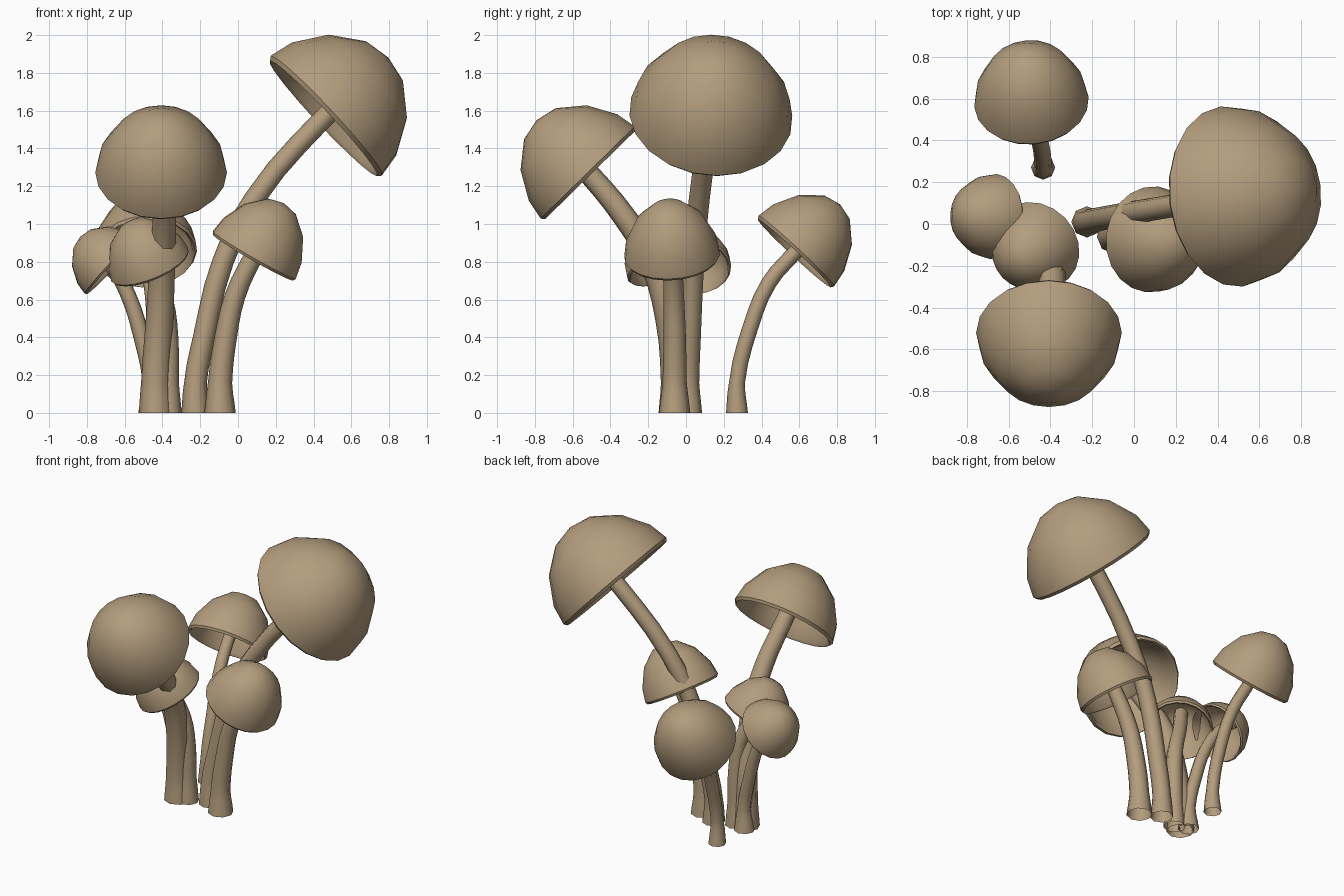
import bpy, bmesh, math
from mathutils import Vector, Matrix

cube = bpy.data.objects.get("Cube")
if cube:
    bpy.data.objects.remove(cube, do_unlink=True)

# One tan colour throughout
tan = bpy.data.materials.new("mushroom_tan")
tan.use_nodes = True
color = (0.45, 0.335, 0.205, 1)
tan.diffuse_color = color
tan.node_tree.nodes["Principled BSDF"].inputs["Base Color"].default_value = color

# Cap cross-section (radius, height) for a unit rim: outer dome, bevelled lip, hollow underside
PROFILE = [(0, 1.09), (.34, 1.02), (.71, .74), (.95, .34), (1.01, .04), (.97, -.01),
           (.92, .03), (.86, .3), (.65, .64), (.32, .88), (0, .93)]


def finish(obj, angle):
    bpy.ops.object.select_all(action='DESELECT')
    obj.select_set(True)
    bpy.context.view_layer.objects.active = obj
    if obj.type == 'CURVE':
        bpy.ops.object.convert(target='MESH')
        obj = bpy.context.object
    bpy.ops.object.shade_smooth_by_angle(angle=math.radians(angle))


def make_cap(name, center, axis, radius, stretch):
    bm = bmesh.new()
    verts = [bm.verts.new((r, 0, h * stretch)) for r, h in PROFILE]
    edges = [bm.edges.new(pair) for pair in zip(verts, verts[1:])]
    bmesh.ops.spin(bm, geom=verts + edges, cent=(0, 0, 0), axis=(0, 0, 1),
                   angle=math.tau, steps=20)
    bmesh.ops.remove_doubles(bm, verts=bm.verts, dist=0.001)
    bmesh.ops.recalc_face_normals(bm, faces=bm.faces)
    turn = axis.to_track_quat('Z', 'Y').to_matrix().to_4x4()
    bm.transform(Matrix.Translation(center) @ turn @ Matrix.Scale(radius, 4))
    mesh = bpy.data.meshes.new(name)
    bm.to_mesh(mesh)
    bm.free()
    mesh.materials.append(tan)
    obj = bpy.data.objects.new(name, mesh)
    bpy.context.collection.objects.link(obj)
    finish(obj, 40)


def make_stalk(name, points, base_radius, radius, top_radius):
    curve = bpy.data.curves.new(name, 'CURVE')
    curve.dimensions = '3D'
    curve.bevel_depth = 1
    curve.bevel_resolution = 2
    curve.resolution_u = 3
    spline = curve.splines.new('BEZIER')
    spline.bezier_points.add(len(points) - 1)
    for i, (bp, co) in enumerate(zip(spline.bezier_points, points)):
        bp.co = co
        bp.handle_left_type = bp.handle_right_type = 'AUTO'
        t = max(0, i - 1) / (len(points) - 2)
        bp.radius = base_radius if i == 0 else radius + (top_radius - radius) * t
    curve.materials.append(tan)
    obj = bpy.data.objects.new(name, curve)
    bpy.context.collection.objects.link(obj)
    finish(obj, 60)


def mushroom(name, center, axis, cap_radius, stretch, path, radii):
    center, axis = Vector(center), Vector(axis).normalized()
    make_cap(name + "_cap", center, axis, cap_radius, stretch)
    x, y, _ = path[0]
    points = [(x, y, 0), (x, y, .16)] + path[1:]
    points += [center, center + axis * cap_radius * stretch * .95]
    make_stalk(name + "_stalk", points, *radii)


# Six mushrooms: rim centre, cap direction, rim radius, dome stretch, stalk path, stalk radii
mushroom("tall", (.455, .13, 1.562), (.73, .09, .684), .43, 1.0,
         [(-.225, .01, 0), (-.18, .02, .4), (-.08, .04, .8), (.085, .07, 1.13)],
         (.075, .06, .052))
mushroom("front", (-.407, -.51, 1.262), (0, -.70, .715), .345, 1.07,
         [(-.435, -.055, 0), (-.415, -.09, .5), (-.40, -.18, .8), (-.39, -.32, 1.03)],
         (.09, .078, .052))
mushroom("left", (.08, -.073, .825), (.495, -.06, .865), .252, 1.2,
         [(-.095, -.06, 0), (-.065, -.06, .4), (-.015, -.065, .62)],
         (.083, .064, .045))
mushroom("back", (-.49, .575, .847), (-.06, .68, .73), .272, 1.19,
         [(-.435, .27, 0), (-.44, .34, .45), (-.46, .44, .69)],
         (.058, .042, .04))
mushroom("right", (-.667, .035, .775), (-.73, .06, .68), .202, 1.05,
         [(-.46, 0, 0), (-.51, .01, .4), (-.58, .02, .62)],
         (.068, .045, .037))
mushroom("middle", (-.465, -.1, .778), (-.36, -.35, .87), .22, 1.13,
         [(-.37, -.035, 0), (-.37, -.04, .4), (-.395, -.055, .6)],
         (.072, .057, .045))
